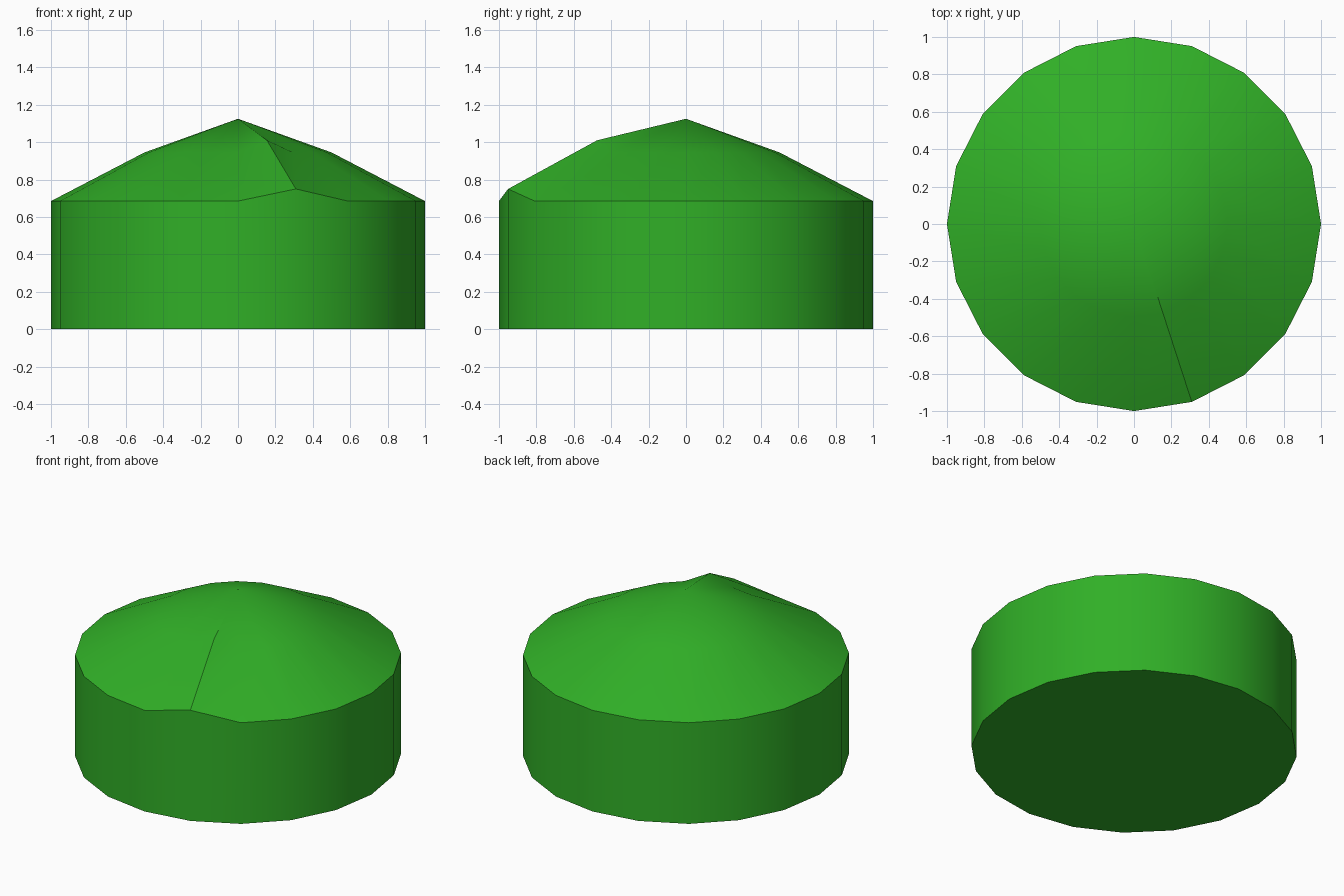
import bpy, bmesh, math

cube = bpy.data.objects.get("Cube")
if cube:
    bpy.data.objects.remove(cube, do_unlink=True)

SIDES = 20
RAISED = 16  # spoke lifted into a small ridge at the front

green = bpy.data.materials.new("leaf_green")
green.use_nodes = True
colour = (0.03, 0.43, 0.02, 1)
green.diffuse_color = colour
green.node_tree.nodes["Principled BSDF"].inputs["Base Color"].default_value = colour

bm = bmesh.new()


def ring(radius, z, lift=0):
    """Circle of vertices, with one of them lifted."""
    verts = []
    for i in range(SIDES):
        a = math.tau * i / SIDES
        height = z + (lift if i == RAISED else 0)
        verts.append(bm.verts.new((radius * math.cos(a), radius * math.sin(a), height)))
    return verts


# Drum wall and domed roof rings
rings = [ring(1, 0), ring(1, 0.685), ring(0.5, 0.945)]
for v in (rings[1][RAISED], rings[2][RAISED]):
    v.co.z += 0.065
apex = bm.verts.new((0, 0, 1.125))

# Base, walls, lower roof and tip
bm.faces.new(rings[0][::-1])
for low, high in zip(rings, rings[1:]):
    for i in range(SIDES):
        j = (i + 1) % SIDES
        bm.faces.new((low[i], low[j], high[j], high[i]))
for i in range(SIDES):
    bm.faces.new((rings[2][i], rings[2][(i + 1) % SIDES], apex))

mesh = bpy.data.meshes.new("domed_drum")
bm.to_mesh(mesh)
bm.free()
mesh.materials.append(green)
drum = bpy.data.objects.new("domed_drum", mesh)
bpy.context.collection.objects.link(drum)

# Smooth faces with a crisp rim
bpy.ops.object.select_all(action="DESELECT")
drum.select_set(True)
bpy.context.view_layer.objects.active = drum
bpy.ops.object.shade_smooth_by_angle(angle=math.radians(30))
